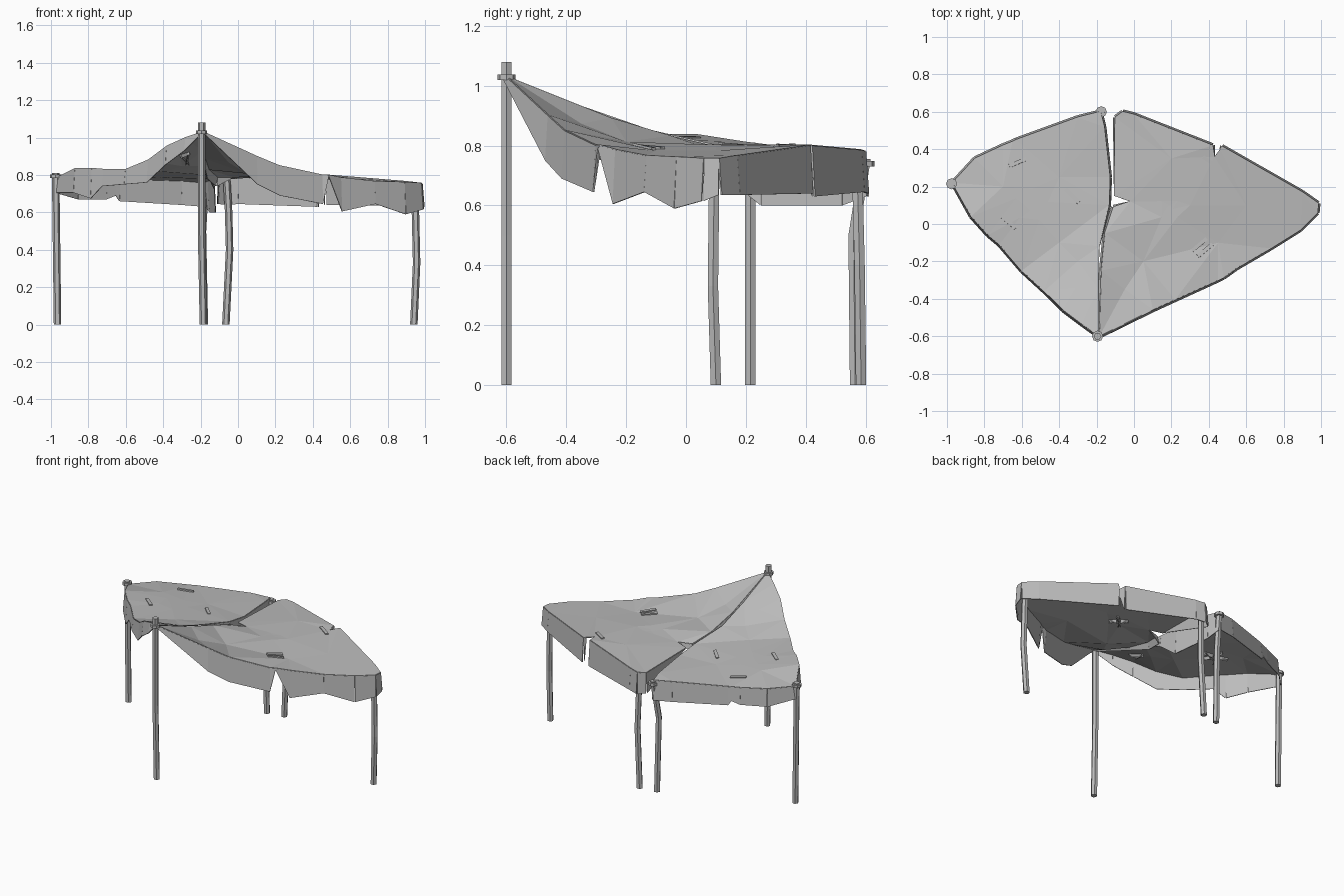
import bpy
import math
from mathutils import Vector, geometry
from mathutils.bvhtree import BVHTree

if "Cube" in bpy.data.objects:
    bpy.data.objects.remove(bpy.data.objects["Cube"])

# One plain grey for cloth and poles
grey = bpy.data.materials.new("plain_grey")
grey.use_nodes = True
colour = (0.5, 0.5, 0.5, 1)
grey.diffuse_color = colour
grey.node_tree.nodes["Principled BSDF"].inputs["Base Color"].default_value = colour


def make_object(name, verts, faces, thickness=0):
    mesh = bpy.data.meshes.new(name)
    mesh.from_pydata([tuple(v) for v in verts], [], faces)
    mesh.materials.append(grey)
    mesh.update()
    obj = bpy.data.objects.new(name, mesh)
    bpy.context.collection.objects.link(obj)
    if thickness:
        solid = obj.modifiers.new("thickness", "SOLIDIFY")
        solid.thickness = thickness
        solid.offset = 0
    return obj


def triangulate(loops, extra):
    """Fill the first loop, leave the other loops open, keep the heights."""
    points, edges = [], []
    for loop in loops:
        first, count = len(points), len(loop)
        edges += [(first + i, first + (i + 1) % count) for i in range(count)]
        points += loop
    points = points + extra
    flat = [Vector(p[:2]) for p in points]
    result = geometry.delaunay_2d_cdt(flat, edges, [], 2, 1e-5)
    verts = [Vector((v.x, v.y, points[src[0]][2])) for v, src in zip(result[0], result[3])]
    return verts, result[2]


def star(x, y, radius, arms, turn=0.0):
    """Outline of a ragged star-shaped hole."""
    out = []
    for i in range(arms * 2):
        r = radius * (0.3 if i % 2 else 1)
        a = turn + math.pi * i / arms
        out.append((x + r * math.cos(a), y + r * math.sin(a)))
    return out


def hanging_edge(name, loop, flare=0.02):
    """Vertical cloth strip under a closed loop of (x, y, z, drop)."""
    verts, faces = [], []
    count = len(loop)
    for i in range(count):
        a, b = loop[i], loop[(i + 1) % count]
        if a[3] + b[3] == 0:
            continue
        side = Vector((b[1] - a[1], a[0] - b[0], 0)).normalized() * flare * 0.5
        n = len(verts)
        verts += [Vector(a[:3]), Vector(b[:3]),
                  Vector((b[0], b[1], b[2] - b[3])) + side * (b[3] > 0),
                  Vector((a[0], a[1], a[2] - a[3])) + side * (a[3] > 0)]
        faces.append((n + 3, n + 2, n + 1, n))
    make_object(name, verts, faces, 0.005)


def cloth_panel(name, outline, inner, holes, slits):
    rim = [p[:3] for p in outline]
    tree = BVHTree.FromPolygons(*triangulate([rim], inner))

    def on_cloth(x, y, lift=0.0):
        hit = tree.ray_cast(Vector((x, y, 5)), Vector((0, 0, -1)))[0]
        return (x, y, (hit.z if hit else 0.8) + lift)

    openings = [[on_cloth(*p) for p in hole] for hole in holes]
    make_object(name, *triangulate([rim] + openings, inner), 0.006)
    hanging_edge(name + "_valance", outline)
    # Curled rims of the torn holes
    for i, hole in enumerate(openings):
        hanging_edge(f"{name}_tear_{i}", [p + (0.02,) for p in hole], -0.02)
    # Short gashes: a lifted strip of cloth
    for i, (x, y, angle) in enumerate(slits):
        along = Vector((math.cos(angle), math.sin(angle))) * 0.05
        across = along.orthogonal() * 0.2
        mid = Vector((x, y))
        corners = [mid - along - across, mid + along - across,
                   mid + along + across, mid - along + across]
        make_object(f"{name}_gash_{i}", [on_cloth(c.x, c.y, 0.006) for c in corners],
                    [(0, 1, 2, 3)], 0.008)


# Left cloth panel: rim rows are x, y, height, valance drop
left_rim = [
    (-.18, .6, .76, .13), (-.3, .57, .77, .13), (-.63, .45, .78, .12),
    (-.65, .44, .78, .09), (-.7, .42, .78, .11), (-.85, .35, .785, .115),
    (-.97, .22, .785, .08), (-.87, .04, .835, .13), (-.78, -.06, .835, .16),
    (-.72, -.11, .83, .09), (-.6, -.25, .83, .08), (-.48, -.36, .88, .12),
    (-.38, -.46, .955, .1), (-.28, -.535, 1, .07), (-.19, -.6, 1.03, .01),
    (-.19, -.35, .93, 0), (-.185, -.12, .85, 0), (-.135, .1, .8, .08),
    (-.13, .25, .78, .18), (-.16, .52, .77, .17)]
left_inner = [(-.7, .2, .81), (-.4, .25, .79), (-.4, -.1, .82), (-.3, -.2, .85)]
cloth_panel("left_canopy", left_rim, left_inner,
            [star(-.55, .1, .09, 5, .2), [(-.31, -.34), (-.26, -.36), (-.27, -.24)]],
            [(-.62, .33, .4), (-.33, .15, -.8), (-.67, .01, -.7)])

# Right cloth panel
right_rim = [
    (-.185, -.6, 1.03, .01), (.1, -.46, .9, .15), (.22, -.405, .85, .16),
    (.45, -.3, .8, .155), (.48, -.285, .8, .01), (.55, -.235, .785, .18),
    (.73, -.13, .765, .12), (.89, -.03, .76, .17), (.98, .06, .755, .14),
    (.985, .11, .755, .12), (.9, .17, .765, .13), (.47, .415, .8, .16),
    (.46, .4, .8, 0), (.43, .36, .795, 0), (.42, .42, .8, .17),
    (0, .585, .785, .14), (-.06, .6, .78, .14), (-.1, .57, .775, .13),
    (-.105, .15, .785, 0), (-.02, .12, .79, 0), (-.11, .09, .79, .05),
    (-.155, -.05, .83, .05), (-.175, -.25, .89, .02)]
right_inner = [(.05, -.2, .81), (.3, .1, .8), (.2, .35, .8), (.6, .1, .78),
               (.45, -.1, .78), (-.05, -.35, .87)]
cloth_panel("right_canopy", right_rim, right_inner,
            [star(.19, .08, .06, 4, .8)],
            [(.35, -.11, .7), (.38, -.14, .7), (.41, .33, -.6)])


def pole(name, path, radius=0.026, sides=6):
    """Crooked stick: one ring of corners per path point."""
    verts, faces = [], []
    for x, y, z in path:
        for i in range(sides):
            a = math.tau * i / sides
            verts.append((x + radius * math.cos(a), y + radius * math.sin(a), z))
    for k in range(len(path) - 1):
        for i in range(sides):
            j = (i + 1) % sides
            low, high = k * sides, (k + 1) * sides
            faces.append((low + i, low + j, high + j, high + i))
    faces.append(tuple(reversed(range(sides))))
    faces.append(tuple(range(len(verts) - sides, len(verts))))
    return make_object(name, verts, faces)


# Poles
poles = {
    "front_pole": [(-.185, -.6, 0), (-.195, -.6, .5), (-.195, -.6, 1.08)],
    "left_pole": [(-.965, .215, 0), (-.975, .215, .81)],
    "back_pole": [(-.18, .565, 0), (-.19, .56, .5), (-.175, .6, .755)],
    "back_inner_pole": [(-.065, .585, 0), (-.045, .58, .4), (-.05, .575, .6),
                        (-.06, .57, .77)],
    "right_pole": [(.94, .1, 0), (.955, .09, .33), (.945, .095, .76)]}
for name, path in poles.items():
    pole(name, path, 0.02)

# Rope lashings near the tops
for name, height in (("front", 1.02), ("left", .785), ("back", .73)):
    x, y, _ = poles[name + "_pole"][-1]
    pole(name + "_lashing", [(x, y, height), (x, y, height + .018)], 0.03, 8)
